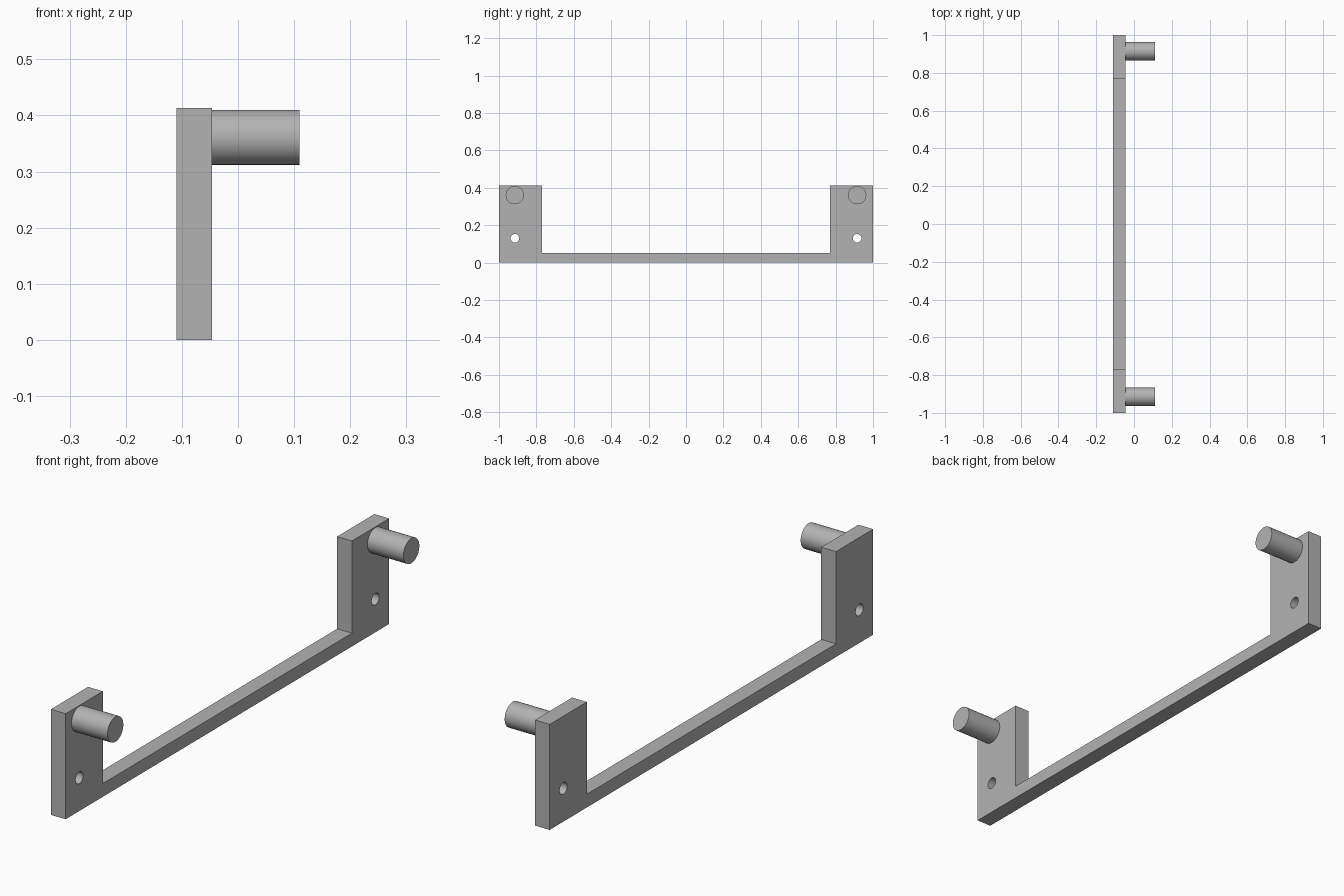
import bpy, bmesh
from math import pi
from mathutils import Matrix, Vector

cube = bpy.data.objects.get("Cube")
if cube:
    bpy.data.objects.remove(cube, do_unlink=True)

# Main dimensions
BACK, FACE, PEG_END = -0.11, -0.046, 0.11
HEIGHT, BAR_TOP = 0.413, 0.052
PLATE_IN, AXIS_Y = 0.77, 0.915
PEG_Z, PEG_R = 0.361, 0.049
HOLE_Z, HOLE_R = 0.13, 0.023

grey = bpy.data.materials.new("plain grey")
grey.use_nodes = True
colour = (0.45, 0.45, 0.45, 1)
grey.diffuse_color = colour
grey.node_tree.nodes["Principled BSDF"].inputs["Base Color"].default_value = colour


def make_object(name, bm):
    bmesh.ops.recalc_face_normals(bm, faces=bm.faces)
    mesh = bpy.data.meshes.new(name)
    bm.to_mesh(mesh)
    bm.free()
    mesh.materials.append(grey)
    obj = bpy.data.objects.new(name, mesh)
    bpy.context.collection.objects.link(obj)
    return obj


def rod(name, x0, x1, y, z, radius):
    """Cylinder along x with smooth sides and sharp rims."""
    bm = bmesh.new()
    place = Matrix.Translation(((x0 + x1) / 2, y, z)) @ Matrix.Rotation(pi / 2, 4, 'Y')
    bmesh.ops.create_cone(bm, cap_ends=True, segments=48, radius1=radius,
                          radius2=radius, depth=x1 - x0, matrix=place)
    return make_object(name, bm)


def shade(obj):
    bpy.ops.object.select_all(action='DESELECT')
    obj.select_set(True)
    bpy.context.view_layer.objects.active = obj
    bpy.ops.object.shade_smooth_by_angle(angle=pi / 6)


# Bracket: a long bar with an upright plate at each end, extruded in x
half = [(1, 0), (1, HEIGHT), (PLATE_IN, HEIGHT), (PLATE_IN, BAR_TOP)]
outline = half + [(-y, z) for y, z in reversed(half)]
bm = bmesh.new()
profile = bm.faces.new([bm.verts.new((BACK, y, z)) for y, z in outline])
side = bmesh.ops.extrude_face_region(bm, geom=[profile])["geom"]
bmesh.ops.translate(bm, vec=Vector((FACE - BACK, 0, 0)),
                    verts=[v for v in side if isinstance(v, bmesh.types.BMVert)])
bracket = make_object("bracket", bm)

# Pegs and screw holes, one pair per plate
for label, s in (("front", -1), ("back", 1)):
    shade(rod(label + "_peg", FACE, PEG_END, s * AXIS_Y, PEG_Z, PEG_R))
    cutter = rod(label + "_hole_cutter", BACK - 0.05, FACE + 0.05,
                 s * AXIS_Y, HOLE_Z, HOLE_R)
    cutter.hide_render = True
    cutter.display_type = 'WIRE'
    cut = bracket.modifiers.new(label + "_hole", 'BOOLEAN')
    cut.operation = 'DIFFERENCE'
    cut.solver = 'EXACT'
    cut.object = cutter

# Apply the cuts, then smooth the hole walls
bpy.ops.object.select_all(action='DESELECT')
bracket.select_set(True)
bpy.context.view_layer.objects.active = bracket
for name in [m.name for m in bracket.modifiers]:
    bpy.ops.object.modifier_apply(modifier=name)
for label in ("front", "back"):
    bpy.data.objects.remove(bpy.data.objects[label + "_hole_cutter"], do_unlink=True)
shade(bracket)
